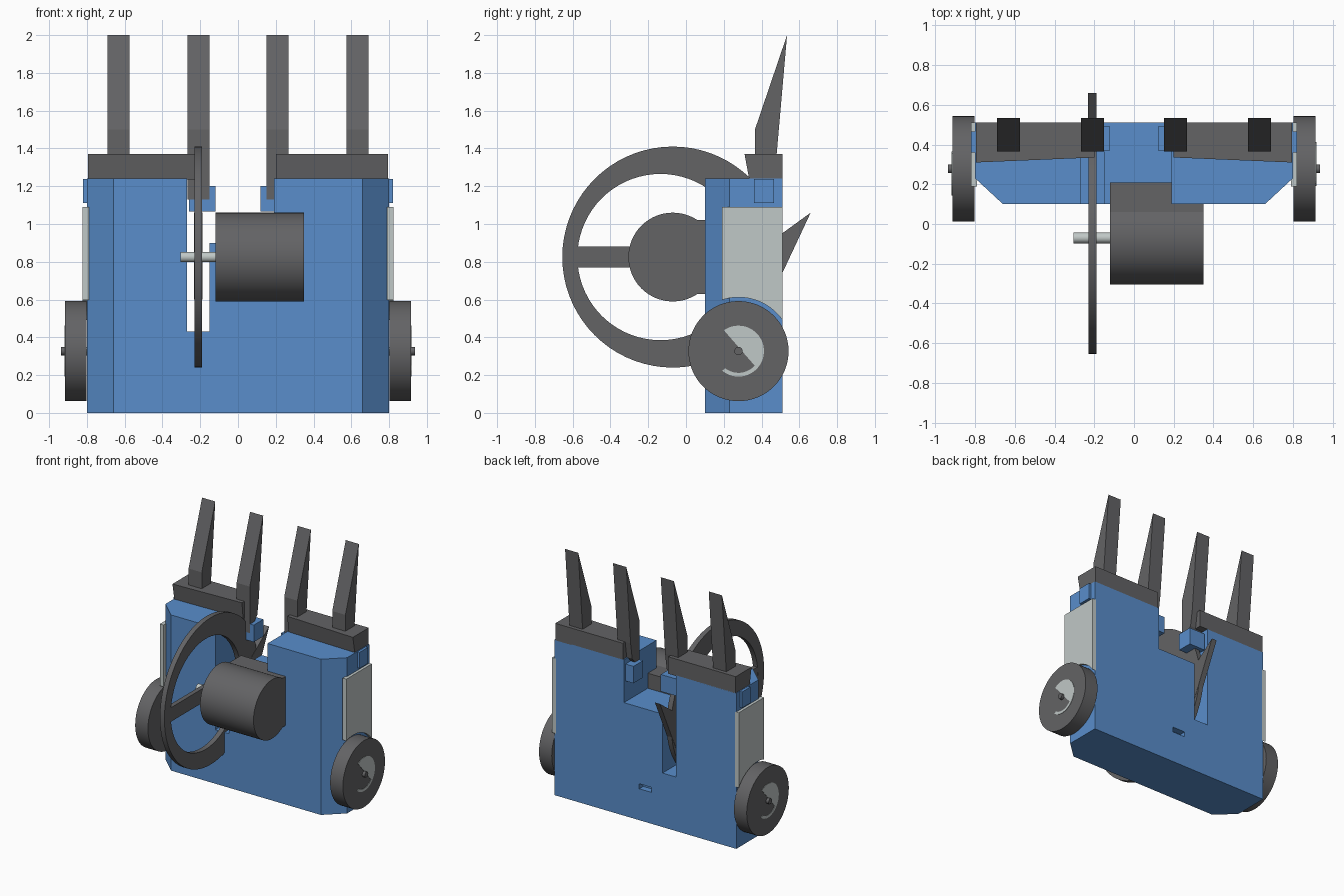
import bpy
import bmesh
from math import cos, sin, radians, tau

if "Cube" in bpy.data.objects:
    bpy.data.objects.remove(bpy.data.objects["Cube"])


def material(name, rgb):
    m = bpy.data.materials.new(name)
    m.use_nodes = True
    m.diffuse_color = (*rgb, 1)
    m.node_tree.nodes["Principled BSDF"].inputs["Base Color"].default_value = (*rgb, 1)
    return m


BLUE = material("blue", (0.10, 0.27, 0.60))
DARK = material("dark grey", (0.125, 0.125, 0.13))
LIGHT = material("light grey", (0.53, 0.58, 0.57))


def finish(name, bm, mat, smooth=False):
    bmesh.ops.recalc_face_normals(bm, faces=bm.faces)
    mesh = bpy.data.meshes.new(name)
    bm.to_mesh(mesh)
    bm.free()
    mesh.materials.append(mat)
    ob = bpy.data.objects.new(name, mesh)
    bpy.context.collection.objects.link(ob)
    if smooth:
        bpy.ops.object.select_all(action="DESELECT")
        ob.select_set(True)
        bpy.context.view_layer.objects.active = ob
        bpy.ops.object.shade_smooth_by_angle(angle=radians(30))
    return ob


def prism(name, pts, axis, lo, hi, mat, smooth=False):
    """Extrude a flat outline along x (outline y,z), y (x,z) or z (x,y)."""
    bm = bmesh.new()

    def place(p, d):
        c = list(p)
        c.insert("xyz".index(axis), d)
        return bm.verts.new(c)

    a = [place(p, lo) for p in pts]
    b = [place(p, hi) for p in pts]
    bm.faces.new(a)
    bm.faces.new(b)
    for i in range(len(pts)):
        j = (i + 1) % len(pts)
        bm.faces.new((a[i], a[j], b[j], b[i]))
    return finish(name, bm, mat, smooth)


def box(name, x, y, z, mat):
    pts = [(x[0], y[0]), (x[1], y[0]), (x[1], y[1]), (x[0], y[1])]
    return prism(name, pts, "z", z[0], z[1], mat)


def arc(cy, cz, r, a0, a1, n):
    angles = [radians(a0 + (a1 - a0) * i / n) for i in range(n + 1)]
    return [(cy + r * cos(a), cz + r * sin(a)) for a in angles]


def cylinder(name, x0, x1, cy, cz, r, mat, n=48):
    return prism(name, arc(cy, cz, r, 0, 360, n)[:-1], "x", x0, x1, mat, True)


def cut(ob, cutter):
    mod = ob.modifiers.new("cut", "BOOLEAN")
    mod.operation = "DIFFERENCE"
    mod.solver = "EXACT"
    mod.object = cutter
    bpy.context.view_layer.objects.active = ob
    bpy.ops.object.modifier_apply(modifier=mod.name)
    bpy.data.objects.remove(cutter)


# Main body: chamfered front corners, top notch, spinner slot, rear slit
plan = [(-0.66, 0.1), (0.66, 0.1), (0.8, 0.23), (0.8, 0.51), (-0.8, 0.51), (-0.8, 0.23)]
body = prism("body", plan, "z", 0, 1.24, BLUE)
notch = [(-0.27, 0.43), (-0.15, 0.43), (-0.15, 0.9), (0.19, 0.9), (0.19, 1.4), (-0.27, 1.4)]
cut(body, prism("notch_cutter", notch, "y", 0, 0.7, BLUE))
cut(body, box("slit_cutter", (-0.055, 0.055), (0.46, 0.6), (0.25, 0.29), BLUE))

# Motor with its mounting block and shaft
HUB = (-0.07, 0.825)
cylinder("motor", -0.12, 0.35, *HUB, 0.235, DARK, 64)
box("motor_mount", (-0.12, 0.35), (-0.07, 0.21), (0.63, 1.02), DARK)
cylinder("motor_shaft", -0.305, -0.1, *HUB, 0.027, LIGHT, 24)

# Spinner ring with an off-centre hole
bm = bmesh.new()
outer = arc(*HUB, 0.585, 0, 360, 72)[:-1]
inner = arc(HUB[0] - 0.065, HUB[1], 0.44, 0, 360, 72)[:-1]
X0, X1 = -0.23, -0.19
loops = [[bm.verts.new((x, *p)) for p in ring]
         for x, ring in ((X0, outer), (X1, outer), (X1, inner), (X0, inner))]
for k in range(4):
    p, q = loops[k], loops[(k + 1) % 4]
    for i in range(len(p)):
        j = (i + 1) % len(p)
        bm.faces.new((p[i], p[j], q[j], q[i]))
finish("spinner_ring", bm, DARK, True)
box("spinner_spoke", (X0 + 0.002, X1 - 0.002), (-0.6, 0.35), (0.77, 0.882), DARK)
prism("spinner_tooth", [(0.66, 1.06), (0.44, 0.9), (0.44, 0.6), (0.51, 0.74)],
      "x", X0 - 0.002, X1 + 0.002, DARK)

# Parts repeated on both sides
WY, WZ = 0.278, 0.327
for s, side in ((1, "left"), (-1, "right")):

    def span(a, b):
        return sorted((s * a, s * b))

    # Tapered top bar with a front that leans forward
    bm = bmesh.new()
    rows = []
    for x, top_front, low_front in ((0.2, 0.335, 0.35), (0.795, 0.31, 0.335)):
        rows.append([bm.verts.new((s * x, y, z)) for y, z in
                     ((top_front, 1.37), (0.51, 1.37), (0.51, 1.235), (low_front, 1.235))])
    bm.faces.new(rows[0])
    bm.faces.new(rows[1])
    for i in range(4):
        j = (i + 1) % 4
        bm.faces.new((rows[0][i], rows[0][j], rows[1][j], rows[1][i]))
    finish(side + "_top_bar", bm, DARK)

    # Upright prongs
    blade = [(0.365, 1.24), (0.365, 1.5), (0.535, 2.0), (0.48, 1.37), (0.46, 1.24), (0.365, 1.13)]
    for label, x in (("inner", 0.21), ("outer", 0.633)):
        prism(side + "_" + label + "_prong", blade, "x", *span(x - 0.058, x + 0.058), DARK)

    # Hinge lugs
    box(side + "_inner_lug", span(0.12, 0.26), (0.37, 0.49), (1.065, 1.2), BLUE)
    box(side + "_outer_lug", span(0.78, 0.82), (0.36, 0.465), (1.11, 1.238), BLUE)

    # Side panel with a wheel arch
    panel = [(0.19, 1.09), (0.51, 1.09)] + arc(WY, WZ, 0.285, 35.5, 108, 12)
    prism(side + "_side_panel", panel, "x", *span(0.79, 0.822), LIGHT)

    # Wheel, axle and hub plate
    cylinder(side + "_wheel", *span(0.803, 0.915), WY, WZ, 0.265, DARK, 64)
    cylinder(side + "_axle", *span(0.75, 0.83), WY, WZ, 0.022, LIGHT, 20)
    cylinder(side + "_axle_cap", *span(0.9, 0.938), WY, WZ, 0.022, DARK, 20)
    crescent = arc(0, 0, 0.135, 125, -130, 30) + arc(0, 0, 0.115, -128, -42, 10)
    prism(side + "_hub_plate", [(WY + s * y, WZ + z) for y, z in crescent],
          "x", *span(0.912, 0.918), LIGHT)
